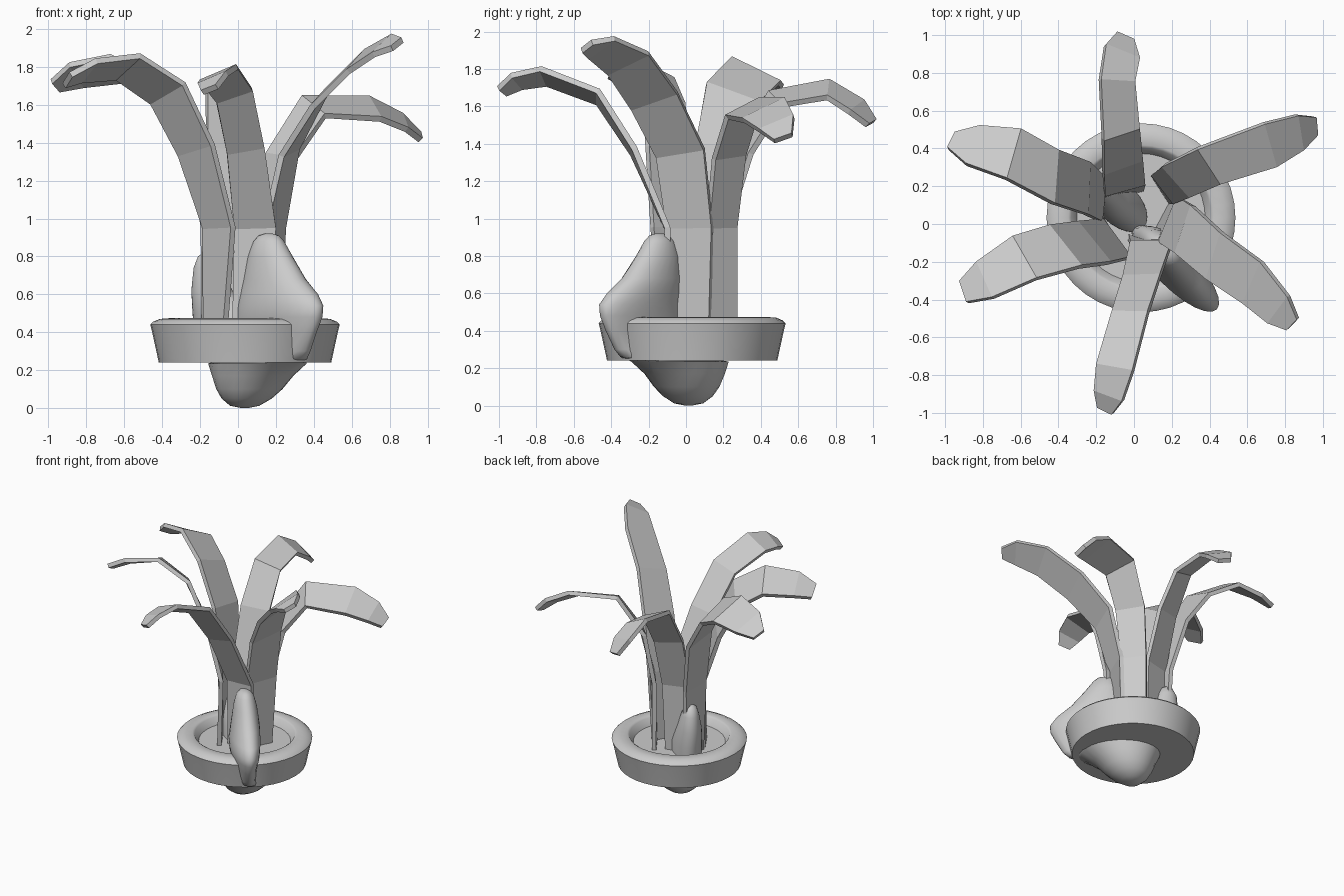
import bpy, bmesh, math
from mathutils import Vector

grey = bpy.data.materials.new("plain grey")
grey.diffuse_color = (0.6, 0.6, 0.6, 1)


def finish(name, bm, smooth=None):
    bmesh.ops.recalc_face_normals(bm, faces=bm.faces)
    me = bpy.data.meshes.new(name)
    bm.to_mesh(me)
    bm.free()
    me.materials.append(grey)
    ob = bpy.data.objects.new(name, me)
    bpy.context.collection.objects.link(ob)
    if smooth:
        bpy.ops.object.select_all(action='DESELECT')
        ob.select_set(True)
        bpy.context.view_layer.objects.active = ob
        bpy.ops.object.shade_smooth_by_angle(angle=math.radians(smooth))
    return ob


def skin(bm, rings):
    """Join closed rings of points with quads and cap both ends."""
    rings = [[bm.verts.new(p) for p in r] for r in rings]
    n = len(rings[0])
    for a, b in zip(rings, rings[1:]):
        for i in range(n):
            bm.faces.new((a[i], a[(i + 1) % n], b[(i + 1) % n], b[i]))
    bm.faces.new(rings[0])
    bm.faces.new(rings[-1])


# shallow dish: lathed profile with a recessed soil floor
def dish(profile, cx, cy, n=40):
    bm = bmesh.new()
    skin(bm, [[(cx + r * math.cos(2 * math.pi * i / n),
                cy + r * math.sin(2 * math.pi * i / n), z) for i in range(n)]
              for r, z in profile])
    finish("dish", bm, 50)


dish([(0.455, 0.24), (0.49, 0.40), (0.50, 0.44), (0.485, 0.455), (0.45, 0.47),
      (0.385, 0.475), (0.37, 0.465), (0.34, 0.41)], 0.037, 0.033)


# driftwood: ellipses stacked in z, long axis on the front-right diagonal
def driftwood(name, rows, n=24):
    q = math.sqrt(0.5)
    bm = bmesh.new()
    rings = []
    for z, s0, s1, t, b in rows:
        ring = []
        for i in range(n):
            a = 2 * math.pi * i / n
            s = (s0 + s1) / 2 + (s1 - s0) / 2 * math.cos(a)
            u = t + b * math.sin(a)
            ring.append(((s + u) * q, (u - s) * q, z))
        rings.append(ring)
    skin(bm, rings)
    finish(name, bm, 70)


# rows: height, inner and outer reach, sideways offset, half thickness
driftwood("driftwood", [
    (0.0, 0.0, 0.03, 0.035, 0.02), (0.012, -0.06, 0.09, 0.035, 0.08),
    (0.05, -0.11, 0.16, 0.04, 0.13), (0.10, -0.14, 0.22, 0.045, 0.17),
    (0.17, -0.17, 0.29, 0.05, 0.20), (0.235, -0.20, 0.39, 0.05, 0.225),
    (0.26, -0.10, 0.49, 0.01, 0.10), (0.30, -0.05, 0.53, 0.0, 0.08),
    (0.40, 0.0, 0.585, -0.01, 0.085), (0.48, 0.01, 0.625, -0.01, 0.10),
    (0.54, 0.02, 0.63, -0.01, 0.105), (0.60, 0.03, 0.58, 0.0, 0.105),
    (0.68, 0.05, 0.475, 0.01, 0.10), (0.80, 0.08, 0.37, 0.015, 0.085),
    (0.88, 0.12, 0.31, 0.015, 0.065), (0.91, 0.15, 0.28, 0.015, 0.04),
    (0.92, 0.19, 0.24, 0.015, 0.015)])
driftwood("driftwood_knob", [
    (0.30, -0.30, 0.05, 0.02, 0.11), (0.50, -0.33, 0.05, 0.02, 0.11),
    (0.62, -0.33, -0.08, 0.01, 0.09), (0.74, -0.32, -0.15, 0.01, 0.065),
    (0.80, -0.29, -0.20, 0.01, 0.045), (0.82, -0.26, -0.23, 0.01, 0.015)])


# strap leaves: thick ribbons along a bent path, all rolled the same way
def leaf(name, path, widths, roll=0.45, th=0.032):
    pts = [Vector(p) for p in path]
    mid = pts[-2].lerp(pts[-1], 0.65) + Vector((0, 0, 0.025))
    pts.insert(-1, mid)
    out = pts[-1] - pts[0]
    out.z = 0
    side = Vector((-out.y, out.x, 0)).normalized()
    rings = []
    for i, (p, w) in enumerate(zip(pts, widths)):
        tan = (pts[min(i + 1, len(pts) - 1)] - pts[max(i - 1, 0)]).normalized()
        s = (side - tan * side.dot(tan)).normalized()
        n = tan.cross(s).normalized()
        k = roll * min(1, 0.4 + 0.2 * i)
        s, n = s * math.cos(k) + n * math.sin(k), n * math.cos(k) - s * math.sin(k)
        h, d = s * w / 2, n * th / 2
        rings.append([p + h + d, p - h + d, p - h - d, p + h - d])
    bm = bmesh.new()
    skin(bm, rings)
    finish(name, bm)


leaf("leaf_back_left", [(-0.16, 0.13, 0.41), (-0.17, 0.13, 0.95), (-0.25, 0.19, 1.38),
                        (-0.42, 0.25, 1.67), (-0.64, 0.37, 1.79), (-0.965, 0.44, 1.70)],
     [0.18, 0.23, 0.28, 0.30, 0.30, 0.24, 0.10])
leaf("leaf_front_left", [(-0.12, -0.06, 0.41), (-0.10, -0.08, 0.95), (-0.22, -0.10, 1.36),
                         (-0.37, -0.12, 1.66), (-0.58, -0.18, 1.80), (-0.90, -0.36, 1.73)],
     [0.20, 0.25, 0.28, 0.29, 0.28, 0.23, 0.13])
leaf("leaf_front", [(0.07, -0.08, 0.41), (0.09, -0.10, 0.95), (0.04, -0.28, 1.36),
                    (-0.02, -0.47, 1.65), (-0.10, -0.76, 1.76), (-0.15, -0.985, 1.68)],
     [0.20, 0.22, 0.20, 0.20, 0.21, 0.17, 0.09], 0.4)
leaf("leaf_front_right", [(0.16, 0.03, 0.41), (0.19, 0.02, 0.95), (0.27, -0.03, 1.35),
                          (0.43, -0.17, 1.63), (0.63, -0.31, 1.83), (0.84, -0.53, 1.92)],
     [0.22, 0.26, 0.27, 0.27, 0.26, 0.20, 0.09], 0.5)
leaf("leaf_back_right", [(0.15, 0.19, 0.41), (0.16, 0.19, 0.95), (0.23, 0.23, 1.33),
                         (0.40, 0.31, 1.59), (0.72, 0.42, 1.58), (0.96, 0.52, 1.43)],
     [0.18, 0.19, 0.22, 0.24, 0.26, 0.20, 0.10])
leaf("leaf_back", [(-0.05, 0.17, 0.41), (-0.05, 0.19, 0.95), (-0.06, 0.31, 1.36),
                   (-0.07, 0.48, 1.64), (-0.09, 0.76, 1.69), (-0.05, 0.99, 1.51)],
     [0.20, 0.22, 0.22, 0.21, 0.20, 0.20, 0.10])
